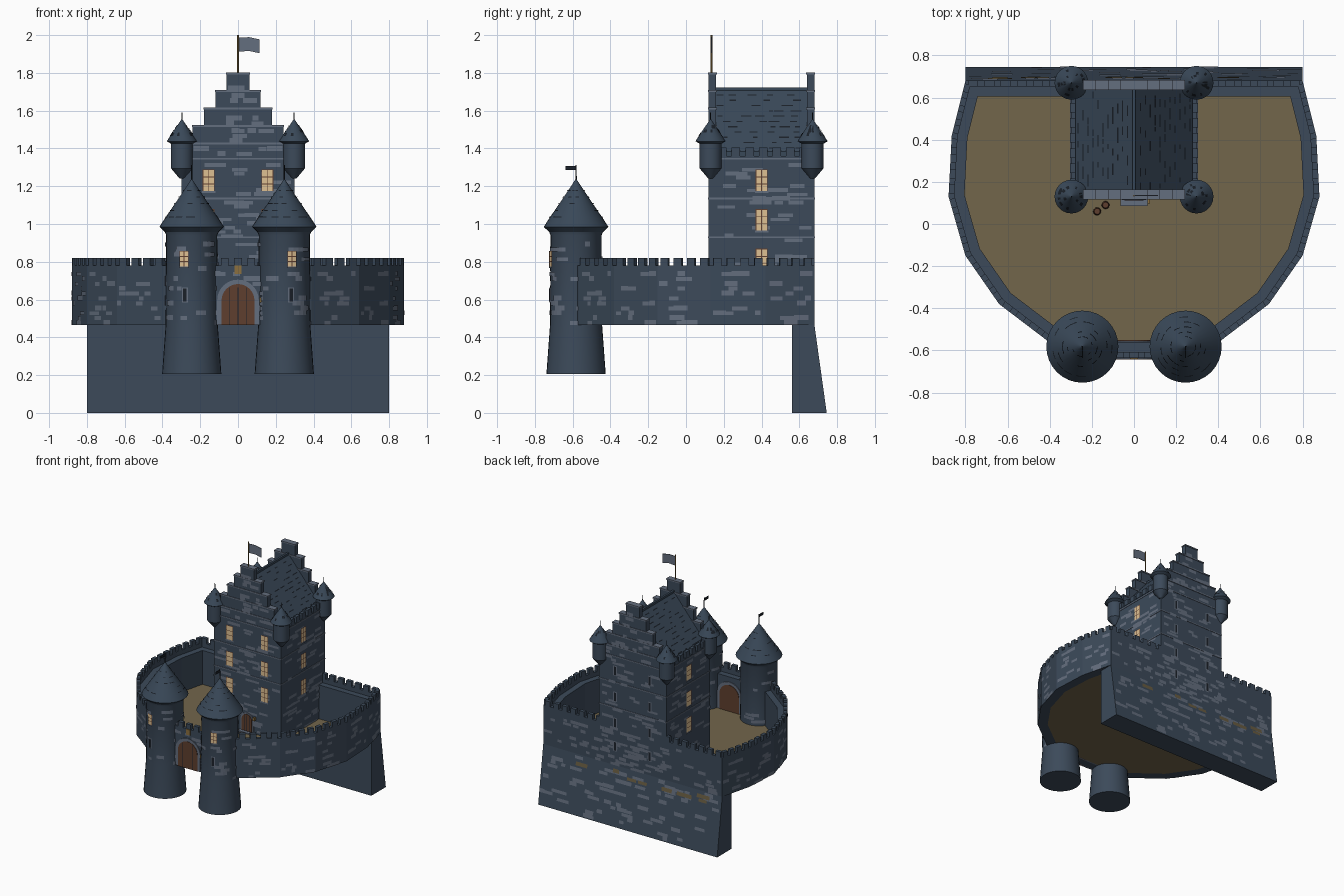
import bpy, bmesh, math, random
from mathutils import Vector

random.seed(4)
if "Cube" in bpy.data.objects:
    bpy.data.objects.remove(bpy.data.objects["Cube"])


def material(name, r, g, b):
    def linear(c):
        c /= 255
        return c / 12.92 if c < 0.04 else ((c + 0.055) / 1.055) ** 2.4
    m = bpy.data.materials.new(name)
    m.use_nodes = True
    m.diffuse_color = (linear(r), linear(g), linear(b), 1)
    m.node_tree.nodes["Principled BSDF"].inputs["Base Color"].default_value = m.diffuse_color
    return m


WALL = material("slate wall", 60, 74, 90)
STONE = material("pale stone", 100, 110, 126)
ROOF = material("roof slate", 57, 72, 88)
DARK = material("dark slate", 26, 32, 40)
GROUND = material("courtyard earth", 114, 102, 75)
WOOD = material("door wood", 94, 62, 46)
GLOW = material("lit window", 222, 192, 146)
GOLD = material("old brass", 140, 112, 62)
MOSS = material("ochre stone", 104, 92, 66)


def finish(bm, name, mat, smooth=False, fix=True):
    if fix:
        bmesh.ops.recalc_face_normals(bm, faces=bm.faces[:])
    mesh = bpy.data.meshes.new(name)
    bm.to_mesh(mesh)
    bm.free()
    mesh.materials.append(mat)
    ob = bpy.data.objects.new(name, mesh)
    bpy.context.collection.objects.link(ob)
    if smooth:
        bpy.ops.object.select_all(action='DESELECT')
        ob.select_set(True)
        bpy.context.view_layer.objects.active = ob
        bpy.ops.object.shade_smooth_by_angle(angle=math.radians(25))


def loft(bm, rings):
    rings = [[bm.verts.new(p) for p in ring] for ring in rings]
    n = len(rings[0])
    for low, high in zip(rings, rings[1:]):
        for i in range(n):
            j = (i + 1) % n
            bm.faces.new((low[i], low[j], high[j], high[i]))
    bm.faces.new(rings[0][::-1])
    bm.faces.new(rings[-1])


def prism(bm, pts, z0, z1):
    loft(bm, [[(p[0], p[1], z) for p in pts] for z in (z0, z1)])


def box(bm, x0, x1, y0, y1, z0, z1):
    prism(bm, [(x0, y0), (x1, y0), (x1, y1), (x0, y1)], z0, z1)


def lathe(bm, x, y, profile, sides=32):
    turn = [math.tau * i / sides for i in range(sides)]
    loft(bm, [[(x + r * math.cos(a), y + r * math.sin(a), z) for a in turn] for r, z in profile])


# Surface maps: (distance along, height, offset) -> point
def flat(a, b, lean=lambda z: 0):
    a, b = Vector(a), Vector(b)
    t = (b - a).normalized()
    n = Vector((t.y, -t.x))
    return lambda u, z, o: (*(a + t * u + n * (o + lean(z))), z)


def curved(x, y, radius, r0):
    def at(u, z, o):
        r = radius(z) + o
        return (x + r * math.sin(u / r0), y - r * math.cos(u / r0), z)
    return at


def patch(bm, at, u0, u1, z0, z1, o=0.004, cuts=3):
    us = [u0 + (u1 - u0) * i / cuts for i in range(cuts + 1)]
    low = [bm.verts.new(at(u, z0, o)) for u in us]
    high = [bm.verts.new(at(u, z1, o)) for u in us]
    for i in range(cuts):
        bm.faces.new((low[i], low[i + 1], high[i + 1], high[i]))


def scatter(bm, at, length, z0, z1, density=130, h=0.026, wide=0.09, start=0.0, o=0.003):
    rows = max(1, int((z1 - z0) / h))
    for _ in range(int(length * (z1 - z0) * density)):
        w = min(random.uniform(wide * 0.3, wide), length)
        u = start + random.uniform(0, length - w)
        z = z0 + h * random.randrange(rows)
        patch(bm, at, u, u + w, z, min(z + h * random.choice((0.8, 1)), z1), o)


stones, marks, lit, bars = (bmesh.new() for _ in range(4))


def window(at, u, z, w=0.055, h=0.11):
    patch(stones, at, u - w * 0.65, u + w * 0.65, z - h * 0.6, z - h * 0.5, 0.007)
    patch(bars, at, u - w * 0.58, u + w * 0.58, z - h * 0.54, z + h * 0.54, 0.005)
    patch(lit, at, u - w / 2, u + w / 2, z - h / 2, z + h / 2, 0.006)
    patch(bars, at, u - 0.002, u + 0.002, z - h / 2, z + h / 2, 0.007)
    for k in (-h / 6, h / 6):
        patch(bars, at, u - w / 2, u + w / 2, z + k - 0.002, z + k + 0.002, 0.007)


def slit(at, u, z):
    patch(stones, at, u - 0.016, u + 0.016, z - 0.04, z + 0.04, 0.005)
    patch(marks, at, u - 0.009, u + 0.009, z - 0.034, z + 0.034, 0.007)


FLOOR = 0.465
# Curtain wall outline, counterclockwise
half = [(0.245, -0.635), (0.39, -0.57), (0.64, -0.38), (0.80, -0.15),
        (0.88, 0.13), (0.865, 0.42), (0.80, 0.68)]
outline = [Vector(p) for p in half + [(-x, y) for x, y in reversed(half)]]
count = len(outline)


def inset(d):
    ring = []
    for i, p in enumerate(outline):
        a = (p - outline[i - 1]).normalized()
        b = (outline[(i + 1) % count] - p).normalized()
        na, nb = Vector((-a.y, a.x)), Vector((-b.y, b.x))
        ring.append(p + (na + nb) * d / (1 + na.dot(nb)))
    return ring


wall, merlons = bmesh.new(), bmesh.new()
thick, thin = inset(0.075), inset(0.028)
for i, p in enumerate(outline):
    j = (i + 1) % count
    q = outline[j]
    prism(wall, [p, q, thick[j], thick[i]], FLOOR, 0.745)
    prism(wall, [p, q, thin[j], thin[i]], 0.745, 0.78)
    length, at = (q - p).length, flat(p, q)
    scatter(stones, at, length, FLOOR, 0.77)
    n = max(1, round(length / 0.075))
    for k in range(n):
        u0, u1 = (k + 0.2) * length / n, (k + 0.8) * length / n
        prism(merlons, [at(u, 0, o)[:2] for u, o in ((u0, 0), (u1, 0), (u1, -0.028), (u0, -0.028))], 0.78, 0.82)
finish(wall, "curtain_wall", WALL)

bm = bmesh.new()
prism(bm, thick, FLOOR, FLOOR + 0.006)
finish(bm, "courtyard", GROUND)

# Sloped rear foundation
bm = bmesh.new()
loft(bm, [[(x, y, z) for x, y in ((-0.8, 0.56), (0.8, 0.56), (0.8, back), (-0.8, back))]
          for z, back in ((0, 0.745), (FLOOR, 0.68))])
finish(bm, "rear_foundation", WALL)
slope = flat((0.8, 0.68), (-0.8, 0.68), lambda z: 0.065 * (1 - z / FLOOR))
scatter(stones, slope, 1.6, 0.01, FLOOR, 100, 0.03, 0.11)
bm = bmesh.new()
scatter(bm, slope, 1.6, 0.38, FLOOR, 65, 0.03, 0.14, o=0.005)
finish(bm, "ochre_stones", MOSS, fix=False)

# Keep body with stepped gables
bm = bmesh.new()
box(bm, -0.3, 0.3, 0.12, 0.68, FLOOR, 1.36)
caps = bmesh.new()
faces = [flat((-0.3, 0.12), (0.3, 0.12)), flat((0.3, 0.12), (0.3, 0.68)),
         flat((0.3, 0.68), (-0.3, 0.68)), flat((-0.3, 0.68), (-0.3, 0.12))]
for y0, y1, at in ((0.12, 0.16, faces[0]), (0.64, 0.68, faces[2])):
    for i in range(5):
        w, top = 0.3 - 0.06 * i, 1.43 + 0.0925 * i
        low = 1.36 if i == 0 else top - 0.0925
        box(bm, -w, w, y0, y1, low, top)
        box(caps, -w - 0.003, w + 0.003, y0 - 0.004, y1 + 0.004, top - 0.008, top + 0.002)
        scatter(stones, at, 2 * w, low, top, 150, start=0.3 - w)
finish(bm, "keep", WALL)
for side in (-1, 1):
    for k in range(7):
        y = 0.17 + 0.072 * k
        box(merlons, *sorted((side * 0.278, side * 0.303)), y, y + 0.045, 1.36, 1.405)
finish(merlons, "merlons", WALL)
for z in (0.93, 1.135, 1.345):
    box(caps, -0.303, 0.303, 0.117, 0.683, z - 0.004, z + 0.004)
finish(caps, "gable_caps_and_courses", STONE)
for i, at in enumerate(faces):
    length = 0.56 if i % 2 else 0.6
    scatter(stones, at, length, FLOOR, 1.36, 120, 0.022, 0.12)
    for z in (0.81, 1.02, 1.23):
        if i % 2:
            window(at, length / 2, z)
        else:
            for u in (0.145, 0.455):
                window(at, u, z) if i == 0 else slit(at, u, z)
for u in (0.145, 0.455):
    slit(faces[2], u, 0.62)

# Keep roof
bm = bmesh.new()
loft(bm, [[(-0.278, y, 1.36), (0.278, y, 1.36), (0.278, y, 1.385), (0, y, 1.715), (-0.278, y, 1.385)]
          for y in (0.14, 0.66)])
finish(bm, "keep_roof", ROOF)
bm = bmesh.new()
box(bm, -0.008, 0.008, 0.15, 0.65, 1.705, 1.722)
finish(bm, "roof_ridge", ROOF)
for a, b in (((0, 0.16), (0, 0.64)), ((0, 0.64), (0, 0.16))):
    pitch = flat(a, b, lambda z: (1.715 - z) * 0.278 / 0.33)
    for row in range(11):
        for _ in range(5):
            u, z = random.uniform(0, 0.42), 1.40 + 0.028 * row
            patch(marks, pitch, u, u + random.uniform(0.02, 0.06), z, z + 0.006, 0.003)

# Corner turrets
for sx in (-1, 1):
    for y in (0.13, 0.67):
        x = sx * 0.297
        bm = bmesh.new()
        lathe(bm, x, y, [(0.012, 1.24), (0.058, 1.295), (0.058, 1.44)], 24)
        finish(bm, "turret", WALL, True)
        bm = bmesh.new()
        lathe(bm, x, y, [(0.058, 1.425), (0.08, 1.438), (0.066, 1.46), (0.002, 1.555)], 24)
        finish(bm, "turret_roof", ROOF, True)
        bm = bmesh.new()
        lathe(bm, x, y, [(0.003, 1.54), (0.002, 1.59)], 8)
        finish(bm, "turret_finial", DARK)
        cone = curved(x, y, lambda z: 0.066 * (1.558 - z) / 0.098, 0.07)
        scatter(marks, cone, 0.44, 1.465, 1.53, 500, 0.02, 0.03)

# Gate towers
for sx in (-1, 1):
    x, y = sx * 0.245, -0.582
    bm = bmesh.new()
    lathe(bm, x, y, [(0.157, 0.205), (0.138, FLOOR), (0.135, 0.94), (0.145, 0.965)])
    finish(bm, "gate_tower", WALL, True)
    bm = bmesh.new()
    lathe(bm, x, y, [(0.14, 0.955), (0.171, 0.985), (0.142, 1.03), (0.07, 1.135), (0.002, 1.238)])
    finish(bm, "gate_tower_roof", ROOF, True)
    shaft = curved(x, y, lambda z: 0.138, 0.138)
    scatter(stones, shaft, 0.86, FLOOR, 0.93, 90)
    window(shaft, sx * 0.04, 0.815, 0.042, 0.08)
    slit(shaft, sx * 0.035, 0.625)
    cone = curved(x, y, lambda z: 0.142 * (1.241 - z) / 0.211, 0.142)
    for z in (1.035, 1.07, 1.105, 1.14, 1.175):
        for _ in range(9):
            u = random.uniform(0, 0.89)
            patch(marks, cone, u, u + 0.04, z, z + 0.005, 0.004)
    bm = bmesh.new()
    lathe(bm, x, y, [(0.004, 1.22), (0.003, 1.312)], 8)
    box(bm, x - 0.002, x + 0.002, y - 0.055, y, 1.287, 1.308)
    finish(bm, "weather_vane", DARK)


# Arched doors
def arch(name, w, spring, y, depth, mat):
    pts = [(-w, FLOOR), (w, FLOOR)]
    pts += [(w * math.cos(math.pi * k / 16), spring + w * math.sin(math.pi * k / 16)) for k in range(17)]
    bm = bmesh.new()
    loft(bm, [[(px, yy, pz) for px, pz in pts] for yy in (y - depth, y + depth)])
    finish(bm, name, mat)


for name, w, spring, y in (("gate", 0.087, 0.595, -0.635), ("inner_gate", 0.087, 0.595, -0.56),
                           ("keep_door", 0.045, 0.57, 0.12)):
    arch(name + "_surround", w * 1.27, spring, y, 0.006, STONE)
    arch(name, w, spring, y, 0.009, WOOD)
    for k in (-1, 0, 1):
        x = k * w / 2
        patch(marks, flat((x - 0.5, y), (x + 0.5, y)), 0.4985, 0.5015, FLOOR, spring + w * 0.8, 0.0095)

# Gate crest, lanterns, steps and barrels
bm = bmesh.new()
box(bm, -0.018, 0.018, -0.641, -0.63, 0.735, 0.78)
for x, y in ((0.07, 0.105), (0.122, -0.645)):
    box(bm, x - 0.007, x + 0.007, y - 0.007, y + 0.012, 0.585, 0.61)
finish(bm, "crest_and_lanterns", GOLD)
bm = bmesh.new()
box(bm, -0.065, 0.065, 0.085, 0.12, FLOOR, 0.48)
finish(bm, "keep_step", STONE)
for x, y in ((-0.175, 0.06), (-0.135, 0.09)):
    bm = bmesh.new()
    lathe(bm, x, y, [(0.014, FLOOR), (0.019, 0.49), (0.014, 0.52)], 12)
    finish(bm, "barrel", WOOD, True)

# Flagpole and flag
bm = bmesh.new()
lathe(bm, 0, 0.135, [(0.004, 1.79), (0.004, 2.0)], 8)
finish(bm, "flagpole", GOLD)
bm = bmesh.new()
loft(bm, [[(x, y, z) for x, z in ((0.004, 1.913), (0.06, 1.916), (0.115, 1.904),
                                  (0.115, 1.977), (0.06, 1.989), (0.004, 1.987))]
          for y in (0.133, 0.137)])
finish(bm, "flag", STONE)

finish(stones, "pale_stones", STONE, fix=False)
finish(marks, "slits_and_tile_gaps", DARK, fix=False)
finish(lit, "window_panes", GLOW, fix=False)
finish(bars, "window_bars", WOOD, fix=False)
